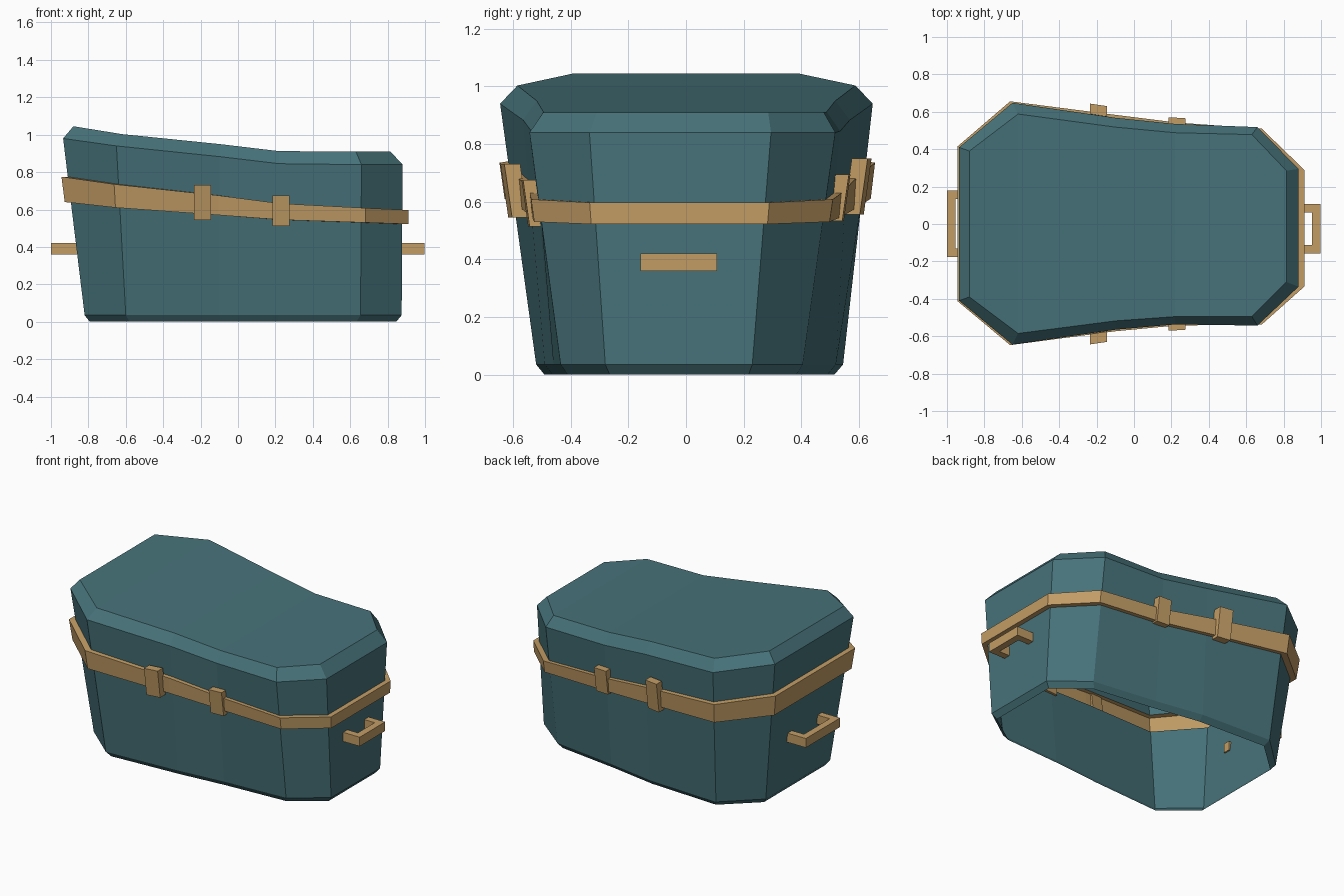
import bpy

if "Cube" in bpy.data.objects:
    bpy.data.objects.remove(bpy.data.objects["Cube"])


def material(name, rgb):
    m = bpy.data.materials.new(name)
    m.diffuse_color = (*rgb, 1)
    m.use_nodes = True
    m.node_tree.nodes["Principled BSDF"].inputs["Base Color"].default_value = m.diffuse_color
    return m


TEAL = material("teal shell", (0.062, 0.170, 0.193))
BRONZE = material("bronze trim", (0.54, 0.335, 0.13))


def add_mesh(name, verts, faces, mat):
    me = bpy.data.meshes.new(name)
    me.from_pydata(verts, [], faces)
    me.materials.append(mat)
    ob = bpy.data.objects.new(name, me)
    bpy.context.collection.objects.link(ob)
    return ob


def ring(cols):
    """Closed outline from columns (x, front y, back y, z)."""
    return ([(x, f, z) for x, f, b, z in cols] +
            [(x, b, z) for x, f, b, z in reversed(cols)])


def scaled(pts, sx, sy, z=None):
    return [(x * sx, y * sy, h if z is None else z) for x, y, h in pts]


def at_height(heights):
    """Outline on the wall between sill and rim, at one height per column."""
    hs = heights + heights[::-1]
    out = []
    for a, b, h in zip(sill, rim, hs):
        t = (h - a[2]) / (b[2] - a[2])
        out.append(tuple(p + (q - p) * t for p, q in zip(a, b)))
    return out


def loft(name, rings, mat, cap=False):
    n = len(rings[0])
    faces = []
    for r in range(len(rings) - 1):
        for i in range(n):
            j = (i + 1) % n
            faces.append((r * n + i, r * n + j, (r + 1) * n + j, (r + 1) * n + i))
    if cap:
        o = (len(rings) - 1) * n
        for i in range(n // 2 - 1):
            faces.append((o + i, o + i + 1, o + n - 2 - i, o + n - 1 - i))
    return add_mesh(name, [v for r in rings for v in r], faces, mat)


BOX = [(0, 3, 2, 1), (4, 5, 6, 7), (0, 1, 5, 4), (1, 2, 6, 5), (2, 3, 7, 6), (3, 0, 4, 7)]

# Outlines, left end to right end
sill = ring([(-0.82, -0.33, 0.34, 0.035), (-0.60, -0.52, 0.545, 0.035),
             (-0.10, -0.49, 0.52, 0.035), (0.22, -0.46, 0.465, 0.035),
             (0.655, -0.435, 0.405, 0.035), (0.875, -0.28, 0.23, 0.035)])
rim = ring([(-0.935, -0.41, 0.41, 0.98), (-0.65, -0.645, 0.648, 0.94),
            (-0.10, -0.565, 0.568, 0.883), (0.22, -0.537, 0.535, 0.845),
            (0.66, -0.543, 0.518, 0.84), (0.88, -0.335, 0.295, 0.84)])
crown = ring([(-0.88, -0.39, 0.39, 1.045), (-0.62, -0.585, 0.588, 1.003),
              (-0.10, -0.518, 0.518, 0.95), (0.22, -0.495, 0.488, 0.912),
              (0.63, -0.495, 0.478, 0.91), (0.815, -0.31, 0.285, 0.91)])
low = at_height([0.64, 0.61, 0.57, 0.545, 0.53, 0.522])
high = at_height([0.775, 0.735, 0.675, 0.632, 0.608, 0.597])

# Open-bottomed base, lid and raised strap between them
loft("base", [scaled(sill, 0.967, 0.945, 0), sill, low], TEAL)
loft("lid", [high, rim, crown], TEAL, cap=True)
loft("strap", [low, scaled(low, 1.037, 1.05), scaled(high, 1.037, 1.05), high], BRONZE)


# Clasps lean with the wall and turn with the strap
def clasp(name, x, z0, z1, y_low, y_high, side, turn):
    verts = []
    for z, y in ((z0, y_low), (z1, y_high)):
        for dx, d in ((-0.045, 0), (0.045, 0), (0.045, -0.055), (-0.045, -0.055)):
            verts.append((x + dx, side * (y + d - turn * dx), z))
    faces = [f[::-1] for f in BOX] if side < 0 else BOX
    faces = [f[::-1] for f in faces]
    add_mesh(name, verts, faces, BRONZE)


for label, side, lift in (("front", -1, 0), ("back", 1, 0.02)):
    clasp(label + "_left_clasp", -0.19, 0.545 + lift / 2, 0.73 + lift, 0.61, 0.637, side, 0.15)
    clasp(label + "_right_clasp", 0.23, 0.513 + lift, 0.675 + lift, 0.545, 0.568, side, 0.06)


# End handles: one grip and two prongs each
def handle(name, wall, end, y0, y1, z0=0.36, z1=0.42, t=0.045):
    s = 1 if end > 0 else -1
    inner = end - s * t
    verts, faces = [], []
    for xa, xb, ya, yb in ((inner, end, y0, y1), (wall, inner, y0, y0 + t), (wall, inner, y1 - t, y1)):
        a, b = min(xa, xb), max(xa, xb)
        o = len(verts)
        verts += [(x, y, z) for z in (z0, z1) for x, y in ((a, ya), (b, ya), (b, yb), (a, yb))]
        faces += [tuple(i + o for i in f) for f in BOX]
    add_mesh(name, verts, faces, BRONZE)


handle("right_handle", 0.865, 0.998, -0.158, 0.107)
handle("left_handle", -0.85, -1.0, -0.177, 0.18)
